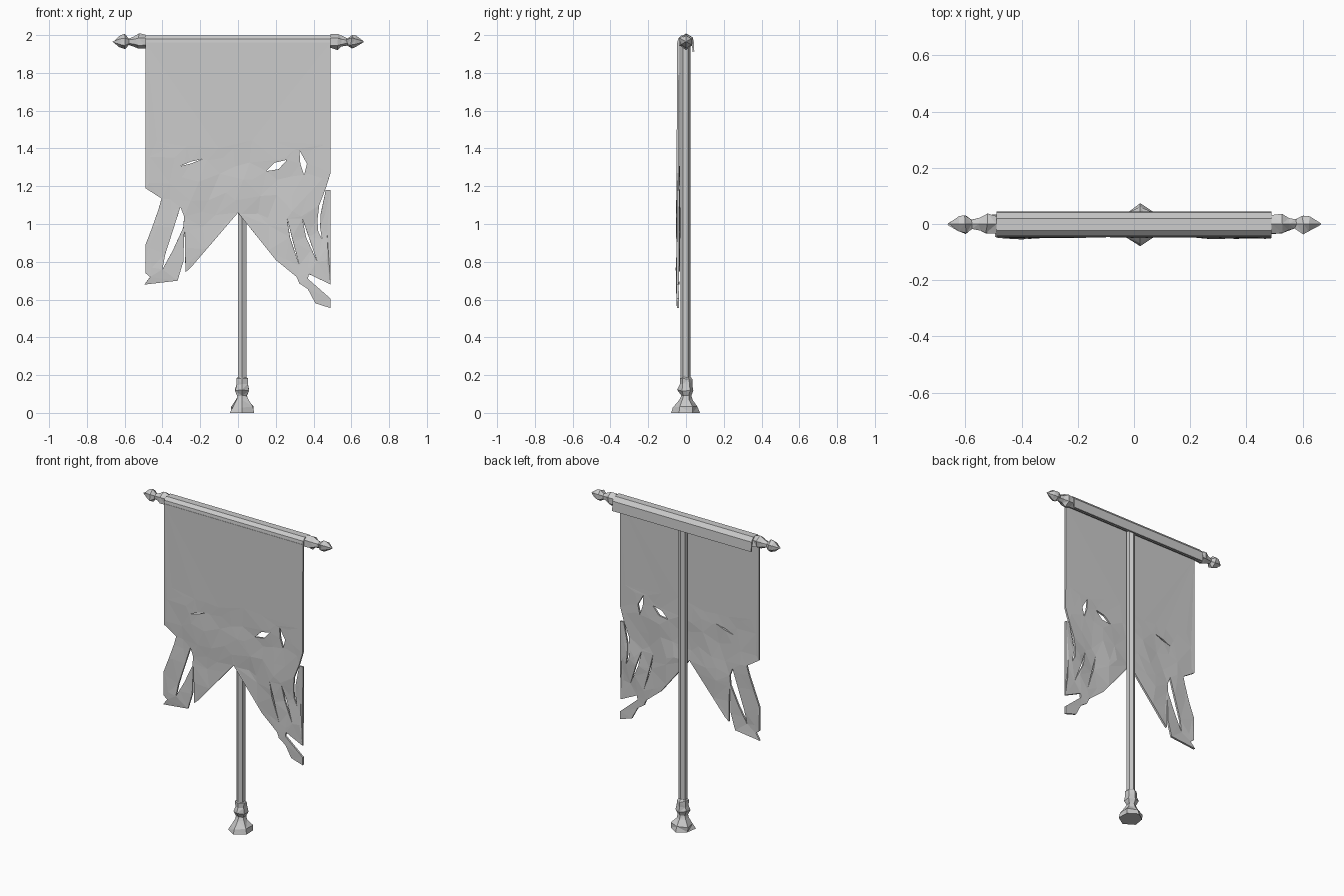
import bpy, bmesh, math, random
from mathutils import Vector, noise, geometry

if "Cube" in bpy.data.objects:
    bpy.data.objects.remove(bpy.data.objects["Cube"])

random.seed(4)


def add_object(name, bm):
    bmesh.ops.recalc_face_normals(bm, faces=bm.faces)
    mesh = bpy.data.meshes.new(name)
    bm.to_mesh(mesh)
    bm.free()
    ob = bpy.data.objects.new(name, mesh)
    bpy.context.collection.objects.link(ob)
    return ob


def lathe(name, profile, origin, axis='Z', sides=6, jitter=0.0):
    """Low-poly turned part; profile is (distance along axis, radius)."""
    bm = bmesh.new()
    rings = []
    for d, r in profile:
        ring = []
        for i in range(sides):
            a = math.tau * (i + 0.5) / sides
            k = r * (1 + random.uniform(-jitter, jitter))
            u, v = k * math.cos(a), k * math.sin(a)
            s = d + (random.uniform(-jitter, jitter) * 0.03 if 0 < d else 0)
            p = {'Z': (u, v, s), 'X': (s, u, v), '-X': (-s, u, v)}[axis]
            ring.append(bm.verts.new(Vector(p) + Vector(origin)))
        rings.append(ring)
    for a, b in zip(rings, rings[1:]):
        for i in range(sides):
            j = (i + 1) % sides
            f = bm.faces.new((a[i], a[j], b[j], b[i]))
    bm.faces.new(rings[0])
    bm.faces.new(rings[-1])
    bmesh.ops.triangulate(bm, faces=bm.faces)
    return add_object(name, bm)


def solidify(ob, thickness):
    m = ob.modifiers.new("thickness", 'SOLIDIFY')
    m.thickness = thickness
    m.offset = 0


def inside(p, poly):
    hit = False
    for (x1, z1), (x2, z2) in zip(poly, poly[1:] + poly[:1]):
        if (z1 > p[1]) != (z2 > p[1]) and p[0] < (x2 - x1) * (p[1] - z1) / (z2 - z1) + x1:
            hit = not hit
    return hit


# Torn cloth silhouette (x, z)
outline = [(-.49, 1.96), (-.49, 1.19), (-.405, 1.135), (-.42, 1.08), (-.455, .98),
           (-.49, .89), (-.49, .74), (-.465, .72), (-.495, .68), (-.32, .70), (-.29, .80),
           (-.283, 1.0), (-.278, .745), (-.25, .77), (0, 1.06), (.2, .81), (.31, .72),
           (.325, .685), (.37, .655), (.41, .58), (.49, .555), (.49, .605), (.37, .71),
           (.375, .735), (.49, .68), (.49, 1.18), (.465, 1.18), (.437, 1.05), (.435, .98),
           (.445, .92), (.425, .96), (.42, 1.02), (.43, 1.10), (.465, 1.19), (.49, 1.27),
           (.49, 1.96)]
# Rips through the cloth
holes = [[(-.31, 1.305), (-.25, 1.33), (-.185, 1.345), (-.25, 1.32)],
         [(.15, 1.28), (.195, 1.325), (.26, 1.34), (.215, 1.29)],
         [(.325, 1.39), (.365, 1.32), (.35, 1.26), (.33, 1.32)],
         [(-.305, 1.09), (-.285, 1.04), (-.29, .98), (-.345, .86), (-.40, .76),
          (-.385, .84), (-.34, .98)],
         [(.26, 1.03), (.285, .93), (.325, .78), (.275, .93)],
         [(.34, 1.03), (.36, .93), (.42, .80), (.375, .93)]]


def cloth_y(x, z):
    fade = min(1, max(0, (1.5 - z) / 0.35))
    return -0.041 + 0.014 * fade * noise.noise(Vector((x * 5, 3.7, z * 5)))


# Hanging cloth: constrained triangulation with crumple points in the lower half
points, edges = [], []
for loop in [outline] + holes:
    n, c = len(points), len(loop)
    points += [Vector(p) for p in loop]
    edges += [(n + i, n + (i + 1) % c) for i in range(c)]
for i in range(11):
    for j in range(9):
        p = (-.45 + .09 * i + random.uniform(-.03, .03), .7 + .09 * j + random.uniform(-.03, .03))
        if inside(p, outline) and not any(inside(p, h) for h in holes):
            points.append(Vector(p))
verts, _, tris, *_ = geometry.delaunay_2d_cdt(points, edges, [], 0, 1e-5)
bm = bmesh.new()
bv = [bm.verts.new((x, cloth_y(x, z), z)) for x, z in verts]
for t in tris:
    c = sum((verts[i] for i in t), Vector((0, 0))) / 3
    if inside(c, outline) and not any(inside(c, h) for h in holes):
        bm.faces.new([bv[i] for i in t])
bmesh.ops.delete(bm, geom=[v for v in bm.verts if not v.link_faces], context='VERTS')
solidify(add_object("banner_cloth", bm), 0.012)

# Sleeve folded over the crossbar, with a short flap behind
fold = [(-.041, 1.95), (-.038, 1.978), (-.022, 1.994), (.018, 1.994), (.036, 1.972), (.039, 1.912)]
bm = bmesh.new()
cols = [[bm.verts.new((x, y, z)) for y, z in fold] for x in (-.49, .49)]
for i in range(len(fold) - 1):
    bm.faces.new((cols[0][i], cols[1][i], cols[1][i + 1], cols[0][i + 1]))
solidify(add_object("cloth_sleeve", bm), 0.01)

# Crossbar and its pointed finials
lathe("crossbar", [(-.52, .03), (.52, .03)], (0, 0, 1.962), 'X')
tip = [(0, .036), (.035, .04), (.06, .026), (.085, .018), (.11, .038), (.135, .03), (.172, .003)]
lathe("finial_left", tip, (-.49, 0, 1.965), '-X', jitter=.15)
lathe("finial_right", tip, (.49, 0, 1.965), 'X', jitter=.15)

# Upright pole and faceted foot
lathe("pole", [(.12, .026), (1.95, .026)], (.022, -.003, 0))
foot = [(0, .07), (.03, .063), (.07, .034), (.09, .027), (.12, .042), (.15, .033), (.18, .034), (.19, .026)]
lathe("pole_foot", foot, (.022, 0, 0), jitter=.13)
